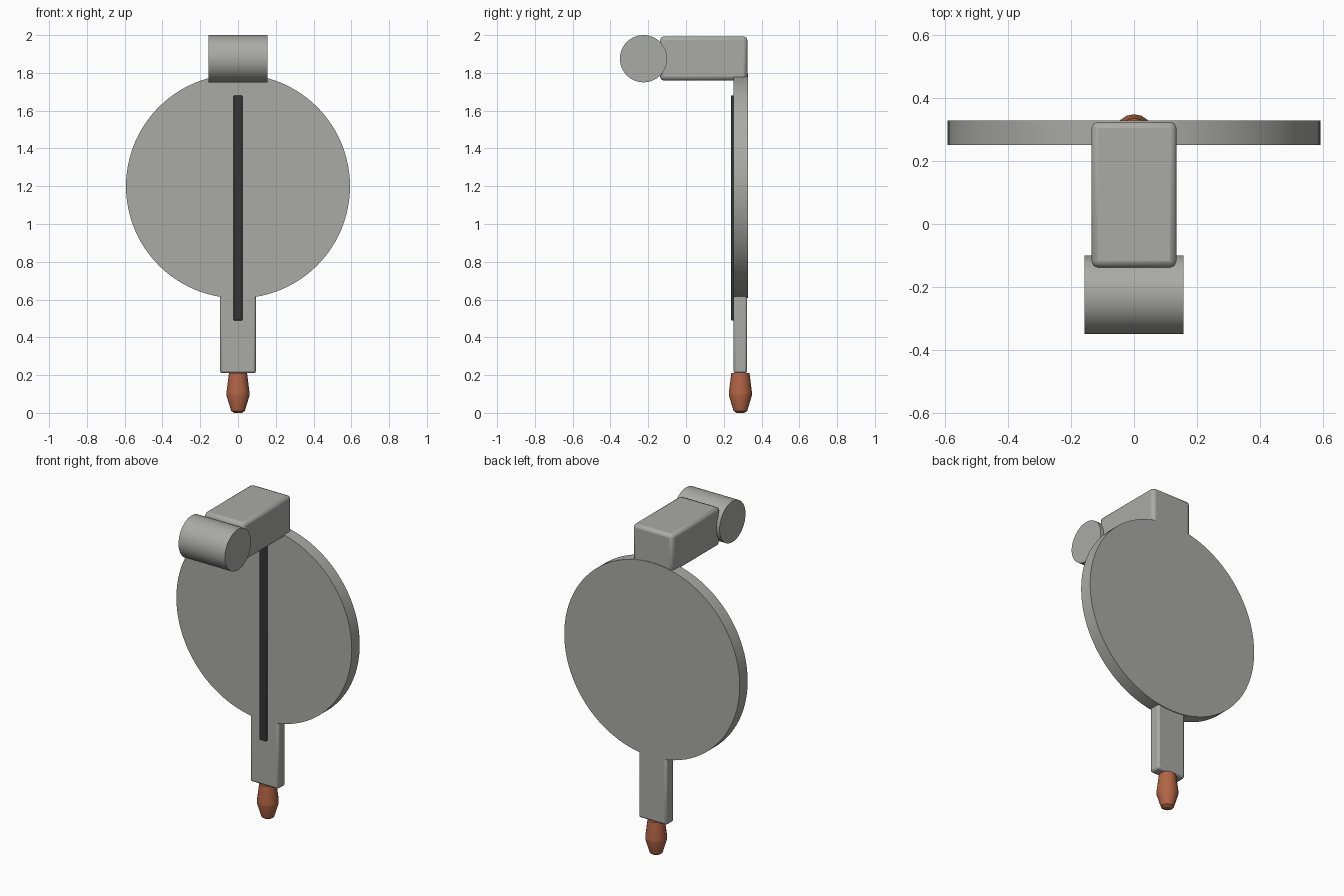
import bpy, bmesh
from math import pi, cos, sin, radians

cube = bpy.data.objects.get("Cube")
if cube:
    bpy.data.objects.remove(cube, do_unlink=True)


def material(name, rgb):
    m = bpy.data.materials.new(name)
    m.use_nodes = True
    col = (*rgb, 1)
    m.diffuse_color = col
    bsdf = m.node_tree.nodes["Principled BSDF"]
    bsdf.inputs["Base Color"].default_value = col
    bsdf.inputs["Roughness"].default_value = 0.6
    return m


GREY = material("metal grey", (0.4, 0.4, 0.38))
BLACK = material("dark grey", (0.035, 0.035, 0.038))
COPPER = material("copper brown", (0.45, 0.13, 0.06))


def smooth(ob, angle=30):
    bpy.ops.object.select_all(action='DESELECT')
    ob.select_set(True)
    bpy.context.view_layer.objects.active = ob
    bpy.ops.object.shade_smooth_by_angle(angle=radians(angle))


def finish(ob, name, mat):
    ob.name = ob.data.name = name
    ob.data.materials.append(mat)
    bpy.ops.object.transform_apply(location=False, rotation=True, scale=True)
    return ob


def box(name, lo, hi, mat, bevel):
    mid = [(a + b) / 2 for a, b in zip(lo, hi)]
    bpy.ops.mesh.primitive_cube_add(size=1, location=mid)
    ob = bpy.context.object
    ob.scale = [b - a for a, b in zip(lo, hi)]
    finish(ob, name, mat)
    mod = ob.modifiers.new("soft edges", 'BEVEL')
    mod.width, mod.segments = bevel, 2
    smooth(ob)
    return ob


def cylinder(name, loc, radius, depth, rot, mat, sides=64):
    bpy.ops.mesh.primitive_cylinder_add(vertices=sides, radius=radius, depth=depth,
                                        location=loc, rotation=rot)
    ob = finish(bpy.context.object, name, mat)
    smooth(ob)
    return ob


def lathe(name, profile, loc, mat, sides=16):
    bm = bmesh.new()
    rings = [[bm.verts.new((r * cos(2 * pi * i / sides), r * sin(2 * pi * i / sides), z))
              for i in range(sides)] for r, z in profile]
    for low, high in zip(rings, rings[1:]):
        for i in range(sides):
            j = (i + 1) % sides
            bm.faces.new((low[i], low[j], high[j], high[i]))
    bm.faces.new(rings[0][::-1])
    bm.faces.new(rings[-1])
    mesh = bpy.data.meshes.new(name)
    bm.to_mesh(mesh)
    bm.free()
    ob = bpy.data.objects.new(name, mesh)
    ob.location = loc
    mesh.materials.append(mat)
    bpy.context.collection.objects.link(ob)
    smooth(ob)
    return ob


# Round plate and the narrow shaft below it
cylinder("round_plate", (0, 0.29, 1.2), 0.593, 0.077, (pi / 2, 0, 0), GREY, 96)
box("shaft", (-0.095, 0.252, 0.21), (0.095, 0.324, 0.66), GREY, 0.012)

# Dark strip down the front
box("front_strip", (-0.024, 0.237, 0.49), (0.024, 0.27, 1.68), BLACK, 0.004)

# Arm reaching forward, ending in a cross roller
box("top_arm", (-0.135, -0.138, 1.76), (0.135, 0.325, 1.993), GREY, 0.02)
cylinder("roller", (0, -0.225, 1.875), 0.125, 0.314, (0, pi / 2, 0), GREY)

# Turned tip at the bottom
lathe("handle_tip", [(0.02, 0), (0.036, 0.01), (0.061, 0.092), (0.061, 0.108), (0.048, 0.212)],
      (0, 0.288, 0), COPPER)
